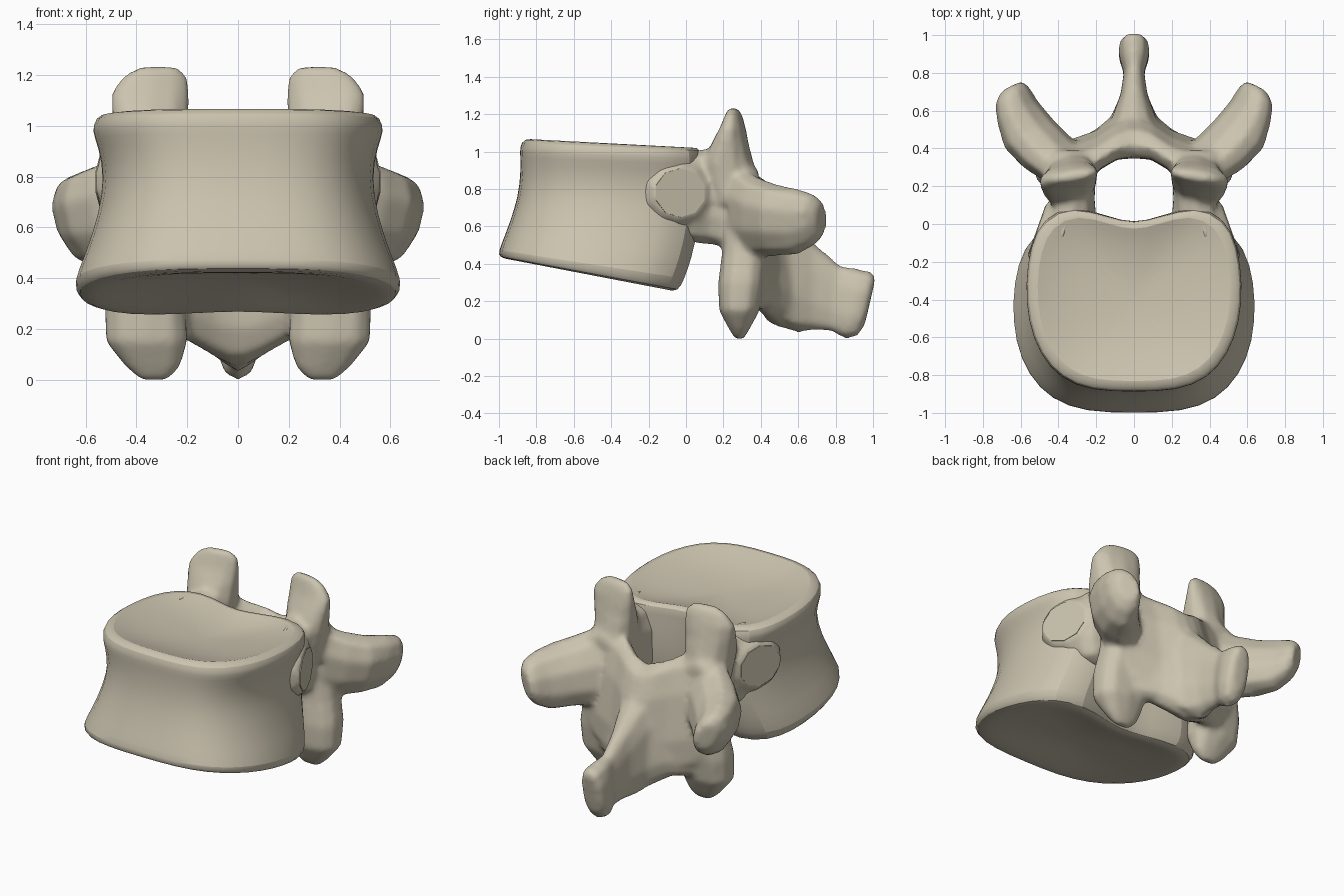
import bpy
import bmesh
import math
from mathutils import Vector

default_cube = bpy.data.objects.get("Cube")
if default_cube:
    bpy.data.objects.remove(default_cube, do_unlink=True)

bone = bpy.data.materials.new("bone")
bone.use_nodes = True
bone_colour = (0.60, 0.55, 0.43, 1)
bone.diffuse_color = bone_colour
bone.node_tree.nodes["Principled BSDF"].inputs["Base Color"].default_value = bone_colour


def loft(name, tubes, angle=35):
    """Skin each tube's closed rings of points in order, capped at both ends."""
    bm = bmesh.new()
    for rings in tubes:
        loops = [[bm.verts.new(point) for point in ring] for ring in rings]
        count = len(loops[0])
        for lower, upper in zip(loops, loops[1:]):
            for i in range(count):
                j = (i + 1) % count
                bm.faces.new((lower[i], lower[j], upper[j], upper[i]))
        for end in (loops[0], loops[-1]):
            bm.faces.new(end)
    bmesh.ops.recalc_face_normals(bm, faces=bm.faces)
    mesh = bpy.data.meshes.new(name)
    bm.to_mesh(mesh)
    bm.free()
    mesh.materials.append(bone)
    obj = bpy.data.objects.new(name, mesh)
    bpy.context.collection.objects.link(obj)
    bpy.ops.object.select_all(action="DESELECT")
    obj.select_set(True)
    bpy.context.view_layer.objects.active = obj
    bpy.ops.object.shade_smooth_by_angle(angle=math.radians(angle))
    return obj


def mirror(obj):
    modifier = obj.modifiers.new("other_side", "MIRROR")
    modifier.use_axis[0] = True
    modifier.use_mirror_merge = False


def oval(centre, across, along, sides=10, power=0.8):
    """Rounded ring spanned by two half-axis vectors."""
    centre, across, along = Vector(centre), Vector(across), Vector(along)
    points = []
    for i in range(sides):
        turn = math.tau * (i + 0.5) / sides
        c, s = math.cos(turn), math.sin(turn)
        points.append(centre + across * math.copysign(abs(c) ** power, c)
                      + along * math.copysign(abs(s) ** power, s))
    return points


# Vertebral body: one kidney outline scaled and tilted through the levels
half_outline = [(0, 0), (.4, .005), (.68, .07), (.87, .2), (.98, .38), (1, .58),
                (.96, .78), (.84, .93), (.58, 1), (.25, .94), (0, .9)]
outline = half_outline + [(-u, v) for u, v in half_outline[-2:0:-1]]


def body_ring(width, front, back, front_z, back_z):
    return [(u * width, front + v * (back - front),
             front_z + v * (back_z - front_z)) for u, v in outline]


body_levels = [
    (.12, -.62, -.45, .42, .38),
    (.42, -.82, -.24, .42, .32),
    (.57, -.94, -.08, .42, .25),
    (.635, -1, -.02, .435, .25),
    (.655, -1.005, .01, .465, .31),
    (.61, -.97, .05, .55, .42),
    (.555, -.915, .09, .7, .6),
    (.53, -.89, .1, .82, .78),
    (.555, -.885, .1, .94, .9),
    (.58, -.89, .1, 1, .96),
    (.57, -.885, .1, 1.05, 1.01),
    (.52, -.84, .06, 1.08, 1.03),
    (.44, -.75, -.03, 1.03, .99),
    (.12, -.5, -.3, .98, .97),
]
body = loft("vertebral_body", [[body_ring(*level) for level in body_levels]])
rounding = body.modifiers.new("rounding", "SUBSURF")
rounding.levels = rounding.render_levels = 1

# Mounds at the rear sides of the body, each with a flat rib facet
facet_axis, facet_up = Vector((-.05, .14, 0)), Vector((0, 0, .135))


def facet_ring(x, y, scale):
    return oval((x, y, .78), facet_axis * scale, facet_up * scale, power=1)


rib_mound = [facet_ring(.36, -.03, 1.9), facet_ring(.46, -.03, 1.4),
             facet_ring(.515, -.03, 1.03)]
mirror(loft("rib_facet", [[facet_ring(.49, -.04, .97), facet_ring(.515, -.03, .97)]]))

# Pedicles joining the body to the arch
pedicle = [
    oval((x, y, z), (wide, 0, 0), (0, 0, tall))
    for x, y, z, wide, tall in [
        (.33, -.1, .74, .13, .2), (.335, .04, .76, .14, .25),
        (.315, .13, .76, .11, .26), (.315, .22, .75, .115, .27),
        (.33, .32, .71, .14, .27), (.35, .39, .68, .11, .22)]]

# Laminae closing the canal behind
lamina = [
    oval((x, y, z), (0, thick, 0), (0, -.05, tall))
    for x, y, z, thick, tall in [
        (.46, .32, .62, .07, .22), (.36, .325, .58, .1, .36),
        (.2, .385, .54, .095, .37), (.09, .455, .52, .1, .34),
        (-.04, .475, .5, .11, .32)]]

# Upper joint processes, leaning plates rising above the arch
upper_joint = [
    oval((x, y, z), (wide, -.15 * wide, 0), (0, thick, 0), power=.9)
    for x, y, z, wide, thick in [
        (.34, .27, .72, .12, .14), (.34, .225, .93, .145, .14),
        (.345, .235, 1.04, .155, .1), (.345, .25, 1.13, .16, .065),
        (.325, .255, 1.2, .13, .04), (.315, .25, 1.235, .075, .02)]]

# Lower joint processes hanging below the arch
lower_joint = [
    oval((x, y, z), (wide, 0, 0), (0, thick, 0))
    for x, y, z, wide, thick in [
        (.34, .32, .62, .13, .12), (.35, .31, .45, .15, .12),
        (.365, .295, .3, .165, .125), (.36, .285, .15, .165, .11),
        (.335, .285, .05, .11, .055), (.33, .285, 0, .06, .025)]]

# Transverse processes sweeping out and back, broad at mid length
transverse = [
    oval((x, y, z), (.85 * wide, -.5 * wide, 0), (.22 * tall, 0, tall), power=.95)
    for x, y, z, wide, tall in [
        (.34, .29, .68, .14, .25), (.45, .37, .65, .15, .22),
        (.55, .47, .635, .15, .195), (.615, .59, .625, .12, .18),
        (.645, .68, .635, .1, .14), (.65, .725, .64, .065, .09)]]

# Spinous process with a flared root and a swollen tip
spinous = [
    oval((0, y, z), (wide, 0, 0), (0, lean, tall))
    for y, z, wide, tall, lean in [
        (.4, .46, .25, .28, -.03), (.47, .43, .19, .37, -.05),
        (.56, .35, .125, .32, -.03), (.68, .28, .075, .24, 0),
        (.8, .215, .055, .18, .02), (.89, .185, .085, .19, .035),
        (.955, .185, .08, .175, .04), (.985, .2, .05, .13, .03)]]

# Bony wings flaring from the lamina under the spine
lower_wing = [
    oval((x, y, z), (0, thick, 0), (0, -.02, tall))
    for x, y, z, thick, tall in [
        (.36, .33, .36, .08, .19), (.2, .4, .34, .1, .19),
        (.08, .48, .3, .12, .22), (-.04, .5, .3, .12, .25)]]

# Fuse the arch into one bone with softened joints
arch = loft("vertebral_arch", [rib_mound, pedicle, lamina, upper_joint, lower_joint,
                               transverse, spinous, lower_wing])
mirror(arch)
fuse = arch.modifiers.new("fuse", "REMESH")
fuse.mode = "VOXEL"
fuse.voxel_size = 0.017
fuse.use_smooth_shade = True
soften = arch.modifiers.new("soften", "SMOOTH")
soften.factor = 0.5
soften.iterations = 9
